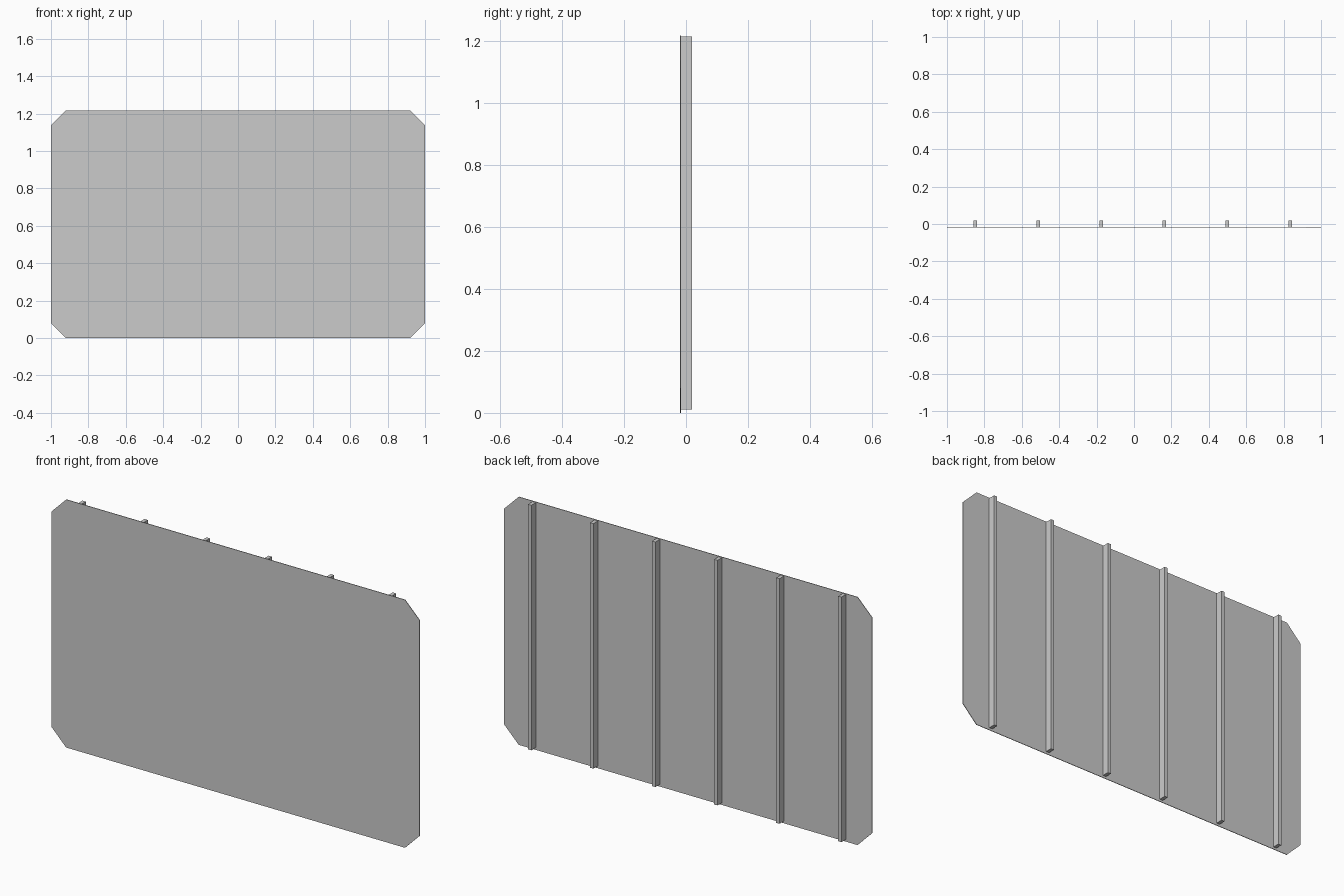
import bpy, bmesh

if "Cube" in bpy.data.objects:
    bpy.data.objects.remove(bpy.data.objects["Cube"])

HALF, TOP, CUT = 1.0, 1.217, 0.08
Y_FRONT, Y_SHEET, Y_BACK = -0.019, -0.016, 0.019


def link(bm, name):
    bmesh.ops.recalc_face_normals(bm, faces=bm.faces)
    mesh = bpy.data.meshes.new(name)
    bm.to_mesh(mesh)
    bm.free()
    obj = bpy.data.objects.new(name, mesh)
    bpy.context.collection.objects.link(obj)
    return obj


def extruded_profile(name, points, y0, y1):
    """Extrude an x-z outline from y0 to y1."""
    bm = bmesh.new()
    face = bm.faces.new([bm.verts.new((x, y0, z)) for x, z in points])
    ext = bmesh.ops.extrude_face_region(bm, geom=[face])
    verts = [v for v in ext["geom"] if isinstance(v, bmesh.types.BMVert)]
    bmesh.ops.translate(bm, verts=verts, vec=(0, y1 - y0, 0))
    return link(bm, name)


# Thin sheet with clipped corners
right = [(HALF - CUT, 0), (HALF, CUT), (HALF, TOP - CUT), (HALF - CUT, TOP)]
outline = right + [(-x, z) for x, z in reversed(right)]
extruded_profile("panel_sheet", outline, Y_FRONT, Y_SHEET)

# Six evenly spaced vertical ribs on the back
for i in range(6):
    x = -0.849 + 0.337 * i
    w, z0, z1 = 0.009, 0.011, 1.214
    extruded_profile(f"back_rib_{i + 1}",
                     [(x - w, z0), (x + w, z0), (x + w, z1), (x - w, z1)],
                     Y_SHEET, Y_BACK)
